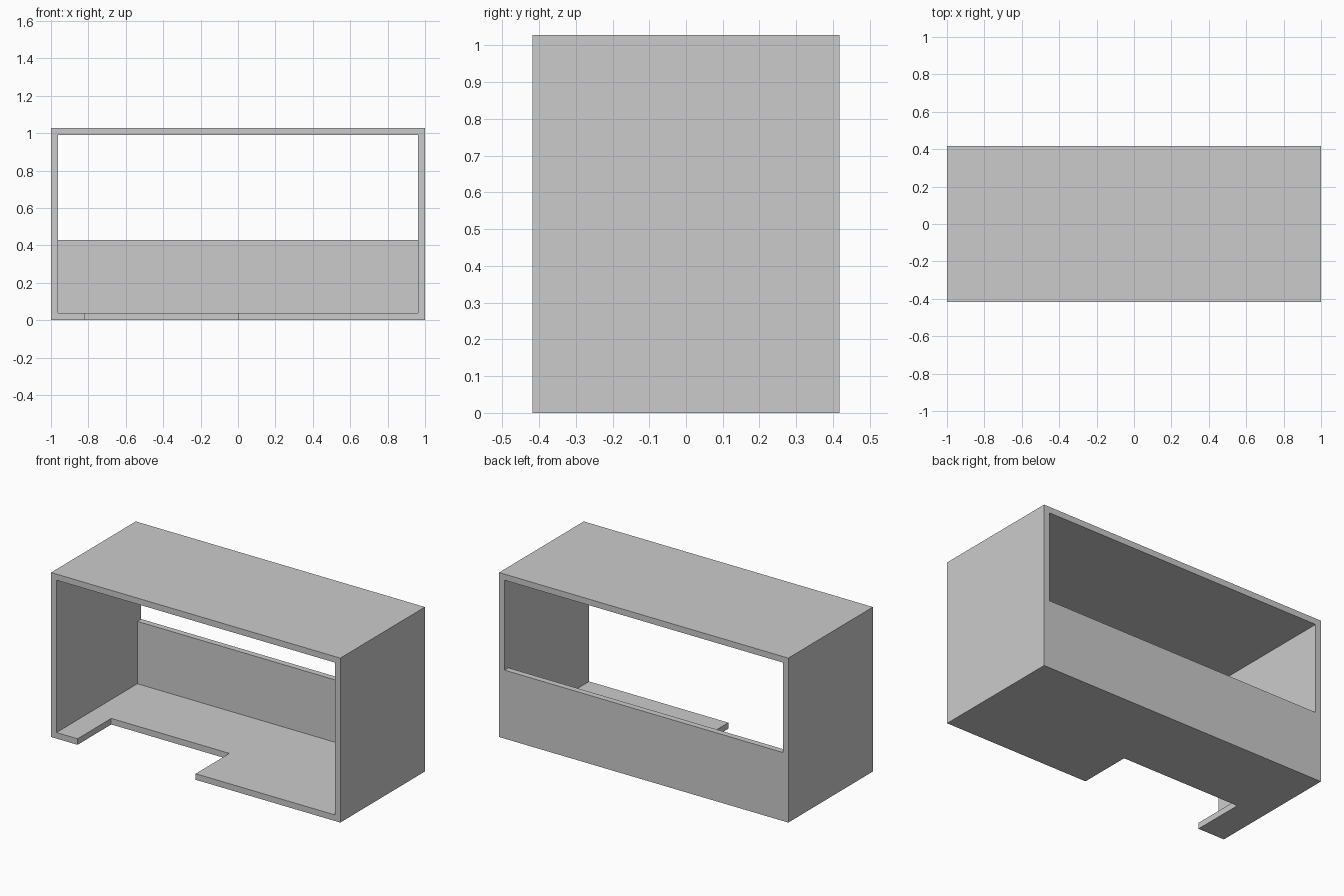
import bpy
import bmesh
from mathutils import Vector

if "Cube" in bpy.data.objects:
    bpy.data.objects.remove(bpy.data.objects["Cube"])

W, D, H, T = 1.0, 0.418, 1.028, 0.038   # half width, half depth, height, board thickness
PANEL_TOP = 0.428                       # height of the low back panel


def prism(name, points, offset):
    """Extrude a flat profile along the offset vector into a solid object."""
    bm = bmesh.new()
    face = bm.faces.new([bm.verts.new(p) for p in points])
    ext = bmesh.ops.extrude_face_region(bm, geom=[face], use_keep_orig=True)
    verts = [g for g in ext["geom"] if isinstance(g, bmesh.types.BMVert)]
    bmesh.ops.translate(bm, verts=verts, vec=Vector(offset))
    bmesh.ops.recalc_face_normals(bm, faces=bm.faces)
    mesh = bpy.data.meshes.new(name)
    bm.to_mesh(mesh)
    bm.free()
    obj = bpy.data.objects.new(name, mesh)
    bpy.context.collection.objects.link(obj)
    return obj


# Outer cabinet block
cabinet = prism("cabinet_shell",
                [(-W, -D, 0), (W, -D, 0), (W, D, 0), (-W, D, 0)], (0, 0, H))

# Interior and back window, as one stepped side profile
step = [(-0.6, T), (D - T, T), (D - T, PANEL_TOP),
        (0.6, PANEL_TOP), (0.6, H - T), (-0.6, H - T)]
interior = prism("interior_cutter", [(-W + T, y, z) for y, z in step],
                 (2 * (W - T), 0, 0))

# Notch in the front edge of the floor
notch = prism("floor_notch_cutter",
              [(-0.817, -0.6, -0.1), (0, -0.6, -0.1),
               (0, -0.085, -0.1), (-0.817, -0.085, -0.1)], (0, 0, 0.3))

# Carve the shell, then remove the cutters
bpy.context.view_layer.objects.active = cabinet
for cutter in (interior, notch):
    cutter.hide_render = True
    mod = cabinet.modifiers.new(cutter.name, "BOOLEAN")
    mod.operation = "DIFFERENCE"
    mod.solver = "EXACT"
    mod.object = cutter
    bpy.ops.object.modifier_apply(modifier=mod.name)
    bpy.data.objects.remove(cutter)
